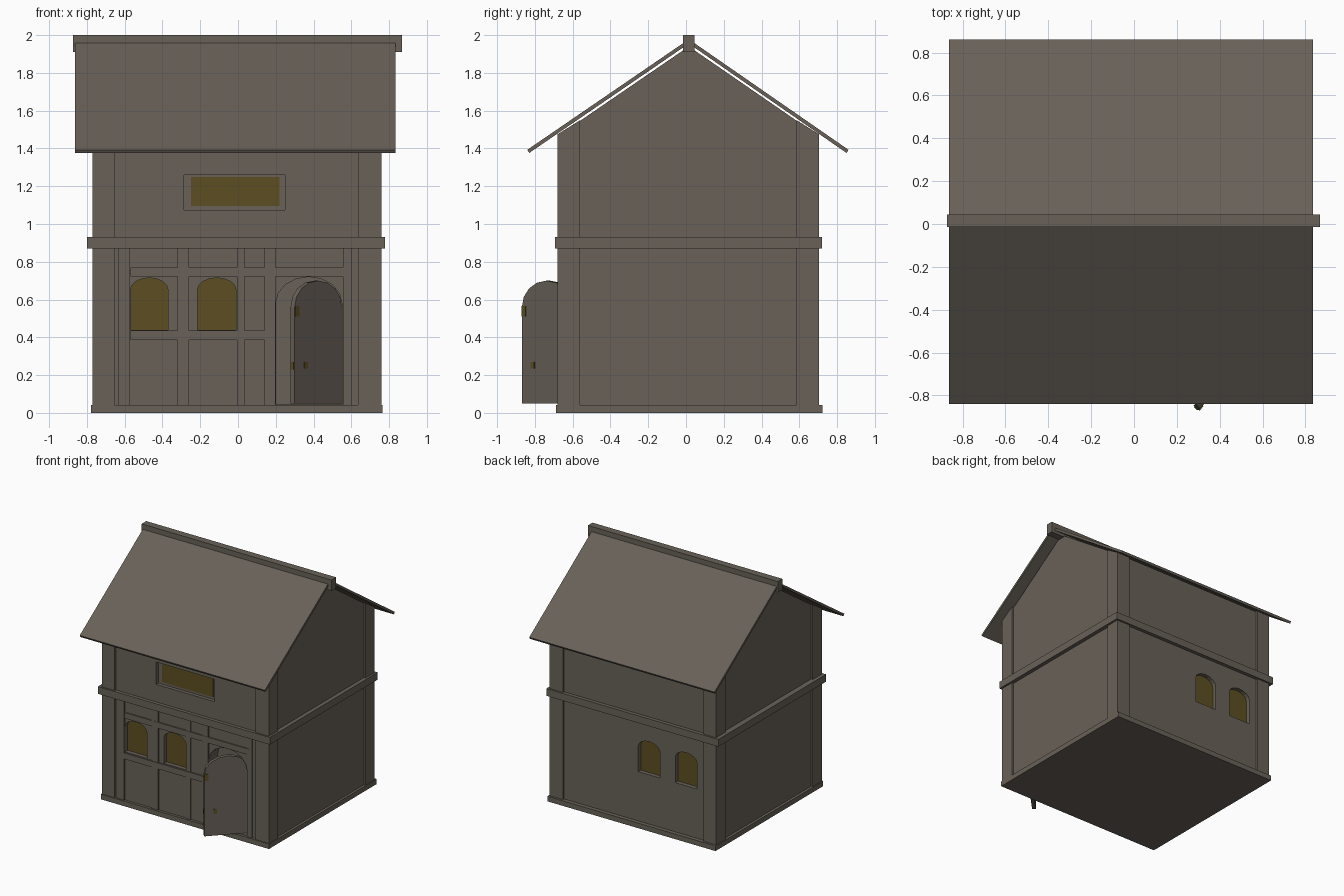
import bpy, bmesh, math
from mathutils import Vector

if "Cube" in bpy.data.objects:
    bpy.data.objects.remove(bpy.data.objects["Cube"])


def material(name, rgb):
    m = bpy.data.materials.new(name)
    m.diffuse_color = (*rgb, 1)
    m.use_nodes = True
    m.node_tree.nodes["Principled BSDF"].inputs["Base Color"].default_value = m.diffuse_color
    return m


TIMBER = material("grey_brown", (0.140, 0.120, 0.098))
GLASS = material("amber_glass", (0.110, 0.077, 0.016))


def prism(name, pts, a, b, axis="y", mat=TIMBER):
    """Extrude a 2D profile (xz along y, or yz along x) from a to b."""
    bm = bmesh.new()
    put = (lambda p, t: (p[0], t, p[1])) if axis == "y" else (lambda p, t: (t, p[0], p[1]))
    lo = [bm.verts.new(put(p, a)) for p in pts]
    hi = [bm.verts.new(put(p, b)) for p in pts]
    bm.faces.new(lo)
    bm.faces.new(hi)
    n = len(pts)
    for i in range(n):
        j = (i + 1) % n
        bm.faces.new((lo[i], lo[j], hi[j], hi[i]))
    bmesh.ops.recalc_face_normals(bm, faces=bm.faces)
    me = bpy.data.meshes.new(name)
    bm.to_mesh(me)
    bm.free()
    me.materials.append(mat)
    ob = bpy.data.objects.new(name, me)
    bpy.context.collection.objects.link(ob)
    return ob


def rect(x0, x1, z0, z1):
    return [(x0, z0), (x1, z0), (x1, z1), (x0, z1)]


def box(name, x0, x1, y0, y1, z0, z1, mat=TIMBER):
    return prism(name, rect(x0, x1, z0, z1), y0, y1, "y", mat)


def arch(x0, x1, z0, spring, top, n=8):
    c, r = (x0 + x1) / 2, (x1 - x0) / 2
    return [(x0, z0), (x1, z0)] + [
        (c + r * math.cos(math.pi * i / n), spring + (top - spring) * math.sin(math.pi * i / n))
        for i in range(n + 1)]


def cut(target, pts, a, b):
    """Sink an opening into the target."""
    c = prism("cutter", pts, a, b)
    c.hide_render = True
    mod = target.modifiers.new("opening", "BOOLEAN")
    mod.operation = "DIFFERENCE"
    mod.solver = "EXACT"
    mod.object = c
    bpy.context.view_layer.objects.active = target
    bpy.ops.object.modifier_apply(modifier=mod.name)
    bpy.data.objects.remove(c)


# main walls with gables
F, B = -0.665, 0.69
walls = prism("walls", [(F, 0.01), (B, 0.01), (B, 1.475), (0.015, 1.94), (F, 1.475)],
              -0.755, 0.745, "x")

# arched windows, front and back
for x0, x1 in ((-0.57, -0.37), (-0.215, -0.01)):
    p = arch(x0, x1, 0.44, 0.65, 0.715)
    cut(walls, p, F - 0.1, F + 0.04)
    prism("front_window_glass", p, F + 0.034, F + 0.041, mat=GLASS)
for x0, x1 in ((-0.585, -0.385), (-0.245, -0.045)):
    p = arch(x0, x1, 0.45, 0.66, 0.725)
    cut(walls, p, B - 0.04, B + 0.1)
    prism("back_window_glass", p, B - 0.041, B - 0.034, mat=GLASS)

# wide upper window
cut(walls, rect(-0.285, 0.25, 1.075, 1.26), F - 0.1, F + 0.03)
box("upper_window_glass", -0.25, 0.22, F + 0.024, F + 0.031, 1.095, 1.25, GLASS)

# doorway
cut(walls, arch(0.2, 0.55, 0.045, 0.58, 0.72), F - 0.1, F + 0.11)

# corner posts
for x0, x1 in ((-0.77, -0.655), (0.635, 0.76)):
    for y0, y1, s in ((-0.68, -0.56, 1), (0.585, 0.705, 0)):
        za, zb = (1.475, 1.55) if s else (1.55, 1.475)
        prism("corner_post", [(y0, 0.01), (y1, 0.01), (y1, zb), (y0, za)], x0, x1, "x")

# base plate and floor belt
box("base_plate", -0.777, 0.765, -0.687, 0.723, 0, 0.042)
box("floor_belt", -0.8, 0.777, -0.693, 0.72, 0.87, 0.93)

# thin timber framing on the lower front
for x0, x1, z0 in ((-0.635, -0.572, 0.042), (-0.32, -0.26, 0.042), (-0.005, 0.035, 0.042),
                   (0.14, 0.198, 0.042), (0.555, 0.6, 0.042)):
    box("framing_upright", x0, x1, F - 0.008, F + 0.01, z0, 0.87)
box("framing_lintel", -0.57, 0.59, F - 0.01, F + 0.01, 0.722, 0.77)
box("framing_sill", -0.57, 0.18, F - 0.012, F + 0.01, 0.385, 0.435)

# open door with small fittings, hinged on the right
door = [
    prism("door", arch(-0.36, 0, 0.05, 0.56, 0.70), 0, 0.03),
    box("door_latch", -0.358, -0.33, -0.005, 0.002, 0.51, 0.565, GLASS),
    box("door_handle", -0.29, -0.265, -0.005, 0.002, 0.235, 0.27, GLASS),
    box("door_edge_plate", -0.364, -0.358, 0.005, 0.025, 0.23, 0.27, GLASS),
]
for d in door:
    d.location = Vector((0.55, -0.61, 0))
    d.rotation_euler.z = math.radians(46)

# roof slopes
for name, e in (("roof_front", -0.84), ("roof_back", 0.86)):
    inner = e + math.copysign(0.01, -e)
    prism(name, [(0.015, 1.978), (e, 1.393), (inner, 1.376), (0.015, 1.955)], -0.863, 0.835, "x")

# ridge beam
box("ridge_beam", -0.873, 0.868, -0.015, 0.045, 1.91, 2.0)
